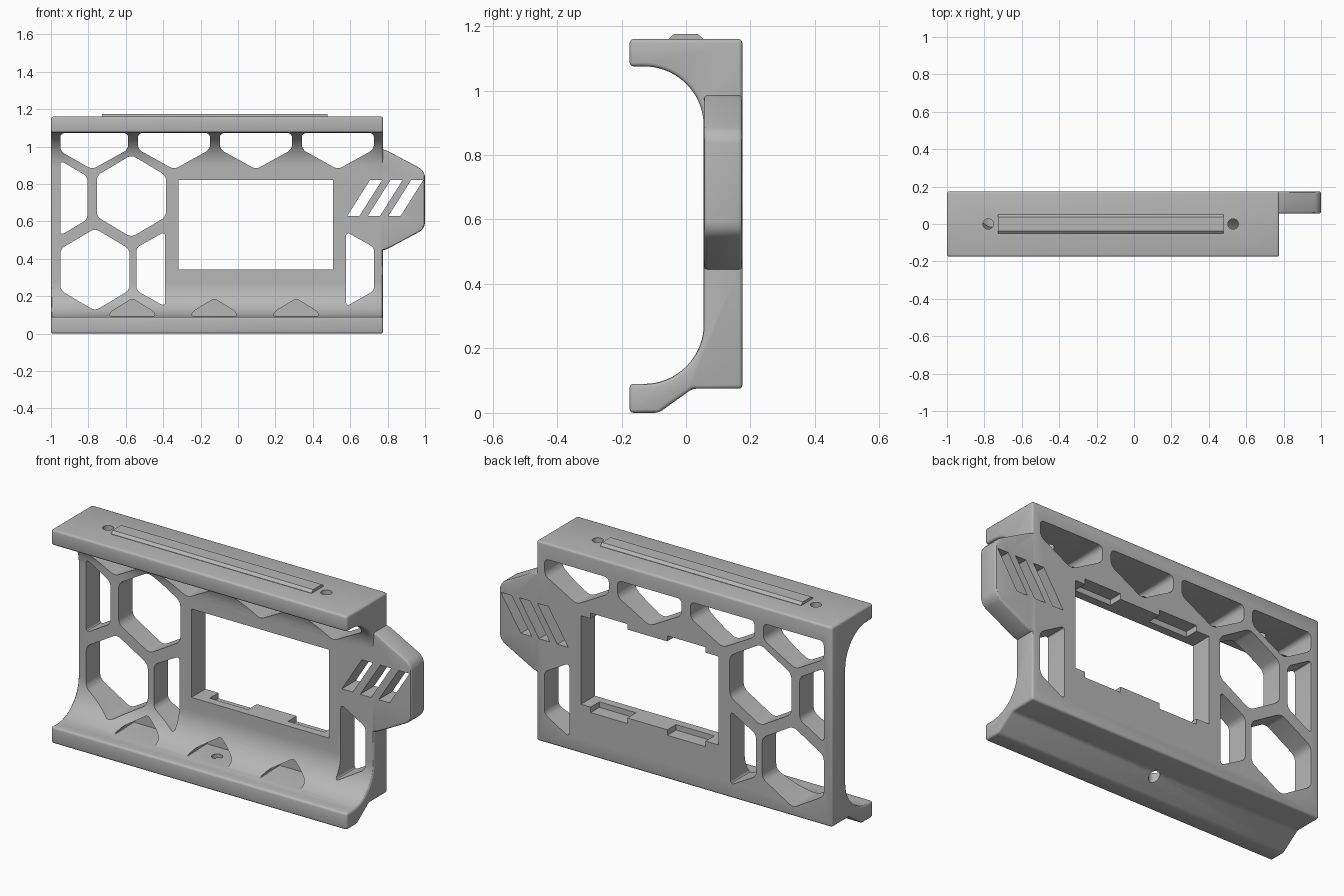
import bpy, bmesh, math
from mathutils import Vector

if "Cube" in bpy.data.objects:
    bpy.data.objects.remove(bpy.data.objects["Cube"], do_unlink=True)

grey = bpy.data.materials.new("plain grey")
grey.use_nodes = True
grey.diffuse_color = (0.47, 0.47, 0.47, 1)
grey.node_tree.nodes["Principled BSDF"].inputs["Base Color"].default_value = grey.diffuse_color


def prism(name, points, start, depth, corner=0.0):
    """Extrude a closed outline, rounding its corners if asked."""
    bm = bmesh.new()
    face = bm.faces.new([bm.verts.new(Vector(start) + Vector(p)) for p in points])
    if corner:
        bmesh.ops.bevel(bm, geom=bm.verts[:], offset=corner, segments=4,
                        affect='VERTICES', profile=0.5)
    bm.faces.ensure_lookup_table()
    out = bmesh.ops.extrude_face_region(bm, geom=bm.faces[:])["geom"]
    bmesh.ops.translate(bm, vec=depth, verts=[g for g in out if isinstance(g, bmesh.types.BMVert)])
    bmesh.ops.recalc_face_normals(bm, faces=bm.faces[:])
    mesh = bpy.data.meshes.new(name)
    bm.to_mesh(mesh)
    bm.free()
    mesh.materials.append(grey)
    obj = bpy.data.objects.new(name, mesh)
    bpy.context.collection.objects.link(obj)
    return obj


def apply(obj, mod):
    bpy.context.view_layer.objects.active = obj
    bpy.ops.object.modifier_apply(modifier=mod.name)


def bevel(obj, width):
    mod = obj.modifiers.new("soft edges", 'BEVEL')
    mod.width, mod.segments, mod.limit_method = width, 3, 'ANGLE'
    mod.angle_limit = math.radians(35)
    apply(obj, mod)


def combine(obj, other, operation='DIFFERENCE'):
    mod = obj.modifiers.new("combine", 'BOOLEAN')
    mod.operation, mod.object, mod.solver = operation, other, 'EXACT'
    apply(obj, mod)
    bpy.data.objects.remove(other, do_unlink=True)


# Channel-shaped body: side profile (y, z) swept along x
def arc(cz, a0, a1, n=18, r=0.185):
    angles = [math.radians(a0 + (a1 - a0) * i / n) for i in range(n + 1)]
    return [(-0.13 + r * math.cos(a), cz + r * math.sin(a)) for a in angles]


profile = ([(-0.175, 0), (-0.085, 0), (0.02, 0.075), (0.175, 0.075), (0.175, 1.16),
            (-0.175, 1.16), (-0.175, 1.075)]
           + arc(0.89, 90, 0) + arc(0.275, 0, -90) + [(-0.175, 0.09)])
body = prism("frame_body", [(0, y, z) for y, z in profile], (-1, 0, 0), (1.776, 0, 0))
bevel(body, 0.012)

# Side tab with rounded corners
tab_outline = [(0.6, 0.99), (0.775, 0.99), (1, 0.87), (1, 0.56), (0.775, 0.44), (0.6, 0.44)]
tab = prism("side_tab", [(x, 0, z) for x, z in tab_outline], (0, 0.056, 0), (0, 0.118, 0), 0.035)
bevel(tab, 0.01)
combine(body, tab, 'UNION')


def cut(points, corner=0.0, y0=-0.3, y1=0.3):
    combine(body, prism("cutter", [(x, 0, z) for x, z in points], (0, y0, 0),
                        (0, y1 - y0, 0), corner))


def box(x0, x1, z0, z1):
    return [(x0, z0), (x1, z0), (x1, z1), (x0, z1)]


def screw_hole(x, z0, z1, r=0.028):
    ring = [(r * math.cos(i * math.tau / 24), r * math.sin(i * math.tau / 24), 0) for i in range(24)]
    combine(body, prism("cutter", ring, (x, 0, z0), (0, 0, z1 - z0)))


# Honeycomb openings
for cx, cz in ((-0.57, 0.735), (-0.765, 0.342)):
    cut([(cx - 0.185, cz - 0.11), (cx, cz - 0.22), (cx + 0.185, cz - 0.11),
         (cx + 0.185, cz + 0.11), (cx, cz + 0.22), (cx - 0.185, cz + 0.11)], 0.025)

# Half-cell openings: tall edge x, short edge x, middle height
for tall, short, cz in ((-0.95, -0.805, 0.725), (-0.39, -0.543, 0.345), (0.578, 0.728, 0.345)):
    cut([(tall, cz - 0.2), (short, cz - 0.115), (short, cz + 0.115), (tall, cz + 0.2)], 0.022)

# Pointed openings under the top, and shallow peaked pockets in the lower cove
for i in range(4):
    cx = -0.78 + 0.438 * i
    left = max(cx - 0.193, -0.95)
    cut([(left, 1.073), (left, 0.975 if i == 0 else 0.985), (cx, 0.878),
         (cx + 0.193, 0.985), (cx + 0.193, 1.073)], 0.025)
for i in range(3):
    cx = -0.565 + 0.438 * i
    cut([(cx - 0.125, 0.095), (cx + 0.125, 0.095), (cx + 0.11, 0.12),
         (cx, 0.187), (cx - 0.11, 0.12)], 0.012, -0.12, 0.09)

# Screen window with clip recesses at the rear
cut(box(-0.318, 0.508, 0.342, 0.822))
for x0, x1 in ((-0.24, -0.01), (0.23, 0.45)):
    cut(box(x0, x1, 0.312, 0.852), 0, 0.1)

# Plain slanted vent slots in the tab
for i in range(3):
    x = 0.585 + 0.11 * i
    cut([(x, 0.63), (x + 0.065, 0.63), (x + 0.185, 0.82), (x + 0.12, 0.82)])

# Screw holes
screw_hole(-0.78, 1.0, 1.3)
screw_hole(0.53, 1.0, 1.3)
screw_hole(-0.125, -0.1, 0.12)

# Raised rail on the top
rail_profile = [(-0.052, 1.155), (0.052, 1.155), (0.052, 1.162), (0.037, 1.175),
                (-0.037, 1.175), (-0.052, 1.162)]
rail = prism("top_rail", [(0, y, z) for y, z in rail_profile], (-0.727, 0, 0), (1.205, 0, 0))

bpy.ops.object.select_all(action='DESELECT')
body.select_set(True)
bpy.context.view_layer.objects.active = body
bpy.ops.object.shade_smooth_by_angle(angle=math.radians(30))
